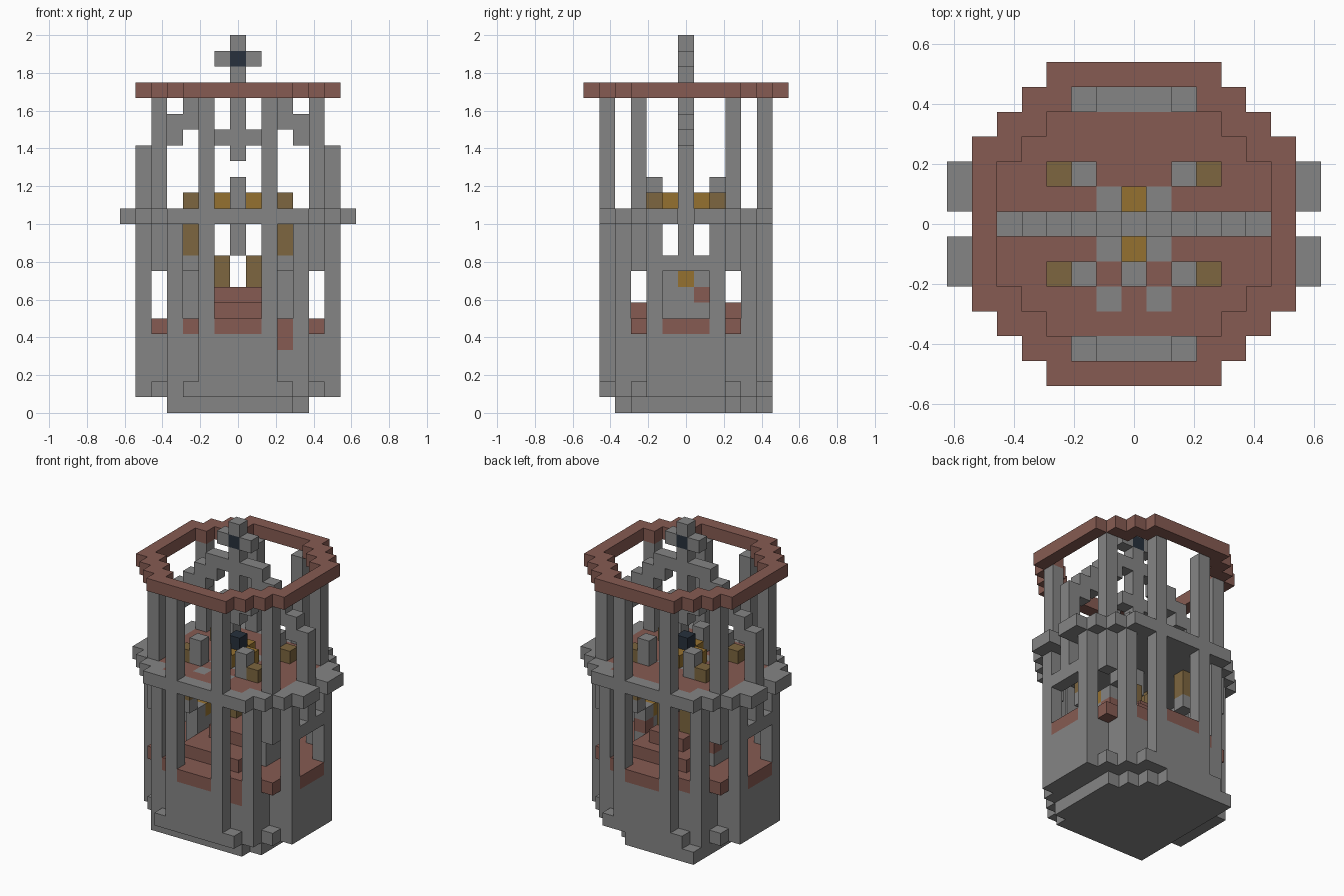
import bpy, bmesh
from mathutils import Vector

V = 1 / 12          # edge of one building block
taken = set()       # blocks already used, so parts never overlap

if "Cube" in bpy.data.objects:
    bpy.data.objects.remove(bpy.data.objects["Cube"])


def material(name, rgb):
    m = bpy.data.materials.new(name)
    m.use_nodes = True
    m.diffuse_color = (*rgb, 1)
    m.node_tree.nodes["Principled BSDF"].inputs["Base Color"].default_value = (*rgb, 1)
    return m


stone = material("grey stone", (0.235, 0.235, 0.235))
brick = material("red brown brick", (0.24, 0.105, 0.085))
gold = material("gold", (0.30, 0.165, 0.03))
bronze = material("dull bronze", (0.205, 0.133, 0.05))
navy = material("dark navy", (0.02, 0.03, 0.045))


def box(xs, ys, zs):
    """Blocks in inclusive index ranges."""
    return {(i, j, k) for i in range(xs[0], xs[1] + 1)
            for j in range(ys[0], ys[1] + 1) for k in range(zs[0], zs[1] + 1)}


def octagon(rx, ry, total, z0, z1):
    """Stepped octagonal slab."""
    return {c for c in box((-rx, rx), (-ry, ry), (z0, z1)) if abs(c[0]) + abs(c[1]) <= total}


def mirror(cells, x=True, y=True):
    out = set(cells)
    if x:
        out |= {(-i, j, k) for i, j, k in out}
    if y:
        out |= {(i, -j, k) for i, j, k in out}
    return out


def column(i, j, z0, z1):
    return box((i, i), (j, j), (z0, z1))


def build(name, cells, mats, rule=None):
    """Mesh the outer faces of a set of blocks; rule picks the material of a face."""
    cells = set(cells) - taken
    taken.update(cells)
    bm = bmesh.new()
    for c in sorted(cells):
        centre = Vector((c[0], c[1], c[2] + 0.5))
        for axis in range(3):
            for sign in (-1, 1):
                n = [0, 0, 0]
                n[axis] = sign
                if tuple(a + b for a, b in zip(c, n)) in cells:
                    continue
                u, w = Vector((0, 0, 0)), Vector((0, 0, 0))
                u[(axis + 1) % 3] = 0.5
                w[(axis + 2) % 3] = 0.5 * sign
                mid = centre + Vector(n) * 0.5
                face = bm.faces.new([bm.verts.new((mid + p) * V)
                                     for p in (-u - w, u - w, u + w, w - u)])
                face.material_index = rule(c, n) if rule else 0
    bmesh.ops.remove_doubles(bm, verts=bm.verts, dist=0.001)
    mesh = bpy.data.meshes.new(name)
    bm.to_mesh(mesh)
    bm.free()
    for m in mats:
        mesh.materials.append(m)
    obj = bpy.data.objects.new(name, mesh)
    bpy.context.collection.objects.link(obj)
    return obj


# Upright pillars
build("tall_pillars", mirror(column(2, 5, 1, 19)), [stone])
build("corner_pillars", mirror(column(4, 4, 1, 11)), [stone])
build("side_pillars", mirror(column(6, 2, 1, 11)), [stone])
build("upper_pillars", mirror(column(5, 3, 9, 19)), [stone])
build("side_beams", mirror(box((6, 6), (-1, 1), (9, 9)) | column(6, 0, 10, 11)), [stone])

# Foundation and lower wall
foundation = {c for c in box((-4, 4), (-4, 5), (0, 0))
              if c[0] + c[1] <= 6 and c[0] - c[1] <= 7}
build("foundation", foundation, [stone])
build("plinth", octagon(6, 5, 8, 1, 1), [stone])
build("door_sill", column(3, -4, 4, 4), [brick])
build("lower_wall", octagon(6, 5, 7, 2, 4), [stone])
build("lower_floor", octagon(6, 5, 7, 5, 5) | mirror(column(5, 3, 5, 5)), [brick])

# Raised dais and seat in the lower room
build("dais", box((-2, 2), (-3, 3), (6, 6)) | box((-1, 1), (-1, 2), (7, 7)), [brick])
build("seat_arms", mirror(column(1, 1, 8, 9), y=False), [bronze])
build("cabinet_lamp", mirror(column(3, 0, 8, 8)), [gold])
build("cabinet_shelf", mirror(column(3, 1, 7, 7), y=False), [brick])
build("cabinets", mirror(box((3, 3), (-1, 1), (6, 8))), [stone])
build("hanging_lanterns", mirror(column(3, 2, 10, 11)), [bronze])
build("lantern_bases", mirror(column(3, 2, 9, 9)), [stone])
build("ceiling_post", column(0, 0, 10, 11), [stone])


# Upper deck: stone rim and underside, brick paving with stone tiles
def paving(c, n):
    i, j = abs(c[0]), abs(c[1])
    tile = (i, j) == (1, 1) or (i == 1 and c[1] == -3)
    return int(n[2] > 0 and i <= 5 and j <= 4 and i + j <= 7 and not tile)


deck = {c for c in octagon(7, 5, 9, 12, 12) if abs(c[0]) < 7 or c[1] != 0}
build("upper_deck", deck, [stone, brick], paving)

# Furnishings on the deck
build("deck_posts", mirror(column(2, 2, 13, 14)) | column(0, -2, 13, 14), [stone])
build("deck_lanterns", mirror(column(3, 2, 13, 13)), [bronze])
build("gold_cross_base", mirror(column(1, 0, 13, 13) | column(0, 1, 13, 13)), [gold])
build("pedestal", column(0, 0, 13, 13), [stone])
build("dark_gem", column(0, 0, 14, 14), [navy])

# Arch, hanging bar and finial
arch = (column(6, 0, 13, 16) | column(5, 0, 16, 17) | column(4, 0, 17, 18)
        | column(3, 0, 18, 19) | column(2, 0, 19, 20) | column(1, 0, 20, 20))
build("arch", mirror(arch), [stone])
build("finial_gem", column(0, 0, 22, 22), [navy])
build("finial_and_chain", column(0, 0, 16, 23) | mirror(column(1, 0, 22, 22) | column(1, 0, 17, 17)), [stone])

# Crown ring
build("crown_ring", octagon(6, 6, 9, 20, 20) - octagon(5, 5, 7, 20, 20), [brick])
